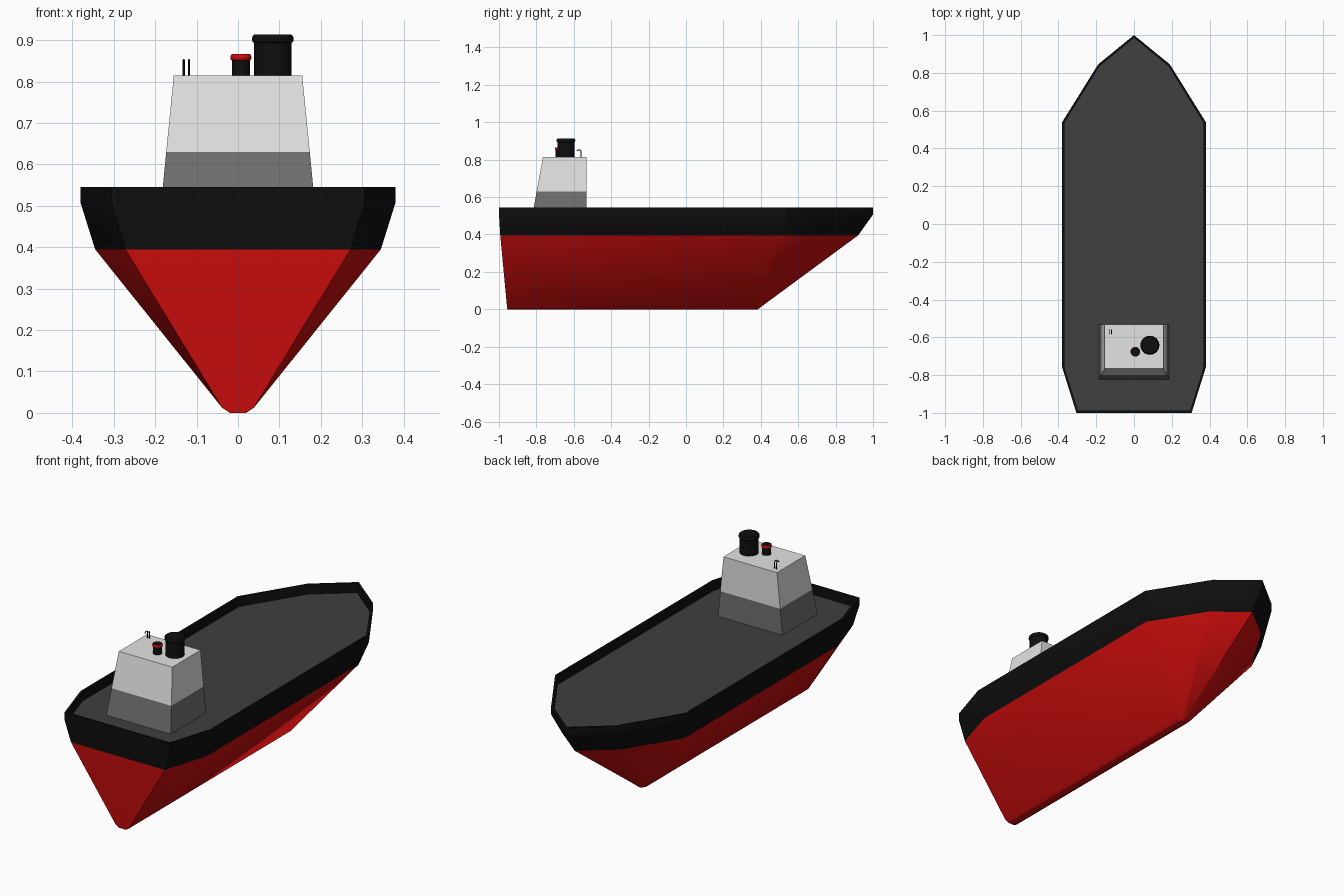
import bpy, bmesh, math

if "Cube" in bpy.data.objects:
    bpy.data.objects.remove(bpy.data.objects["Cube"])

def mat(name, r, g, b):
    m = bpy.data.materials.new(name)
    m.diffuse_color = (r, g, b, 1)
    m.use_nodes = True
    m.node_tree.nodes["Principled BSDF"].inputs["Base Color"].default_value = m.diffuse_color
    return m

RED = mat("hull red", 0.62, 0.004, 0.004)
BLACK = mat("black", 0.0045, 0.0045, 0.0045)
DECK = mat("deck grey", 0.05, 0.05, 0.05)
WHITE = mat("cabin white", 0.77, 0.77, 0.77)
GREY = mat("cabin grey", 0.165, 0.165, 0.165)

def loft(name, rings, mats, rule, smooth=None):
    """Skin stacked rings of points, cap both ends, colour faces by rule."""
    bm = bmesh.new()
    vs = [[bm.verts.new(p) for p in r] for r in rings]
    n = len(vs[0])
    for a, b in zip(vs, vs[1:]):
        for i in range(n):
            j = (i + 1) % n
            bm.faces.new((a[i], a[j], b[j], b[i]))
    bm.faces.new(vs[0][::-1])
    bm.faces.new(vs[-1])
    bm.normal_update()
    for f in bm.faces:
        f.material_index = rule(f)
    bmesh.ops.recalc_face_normals(bm, faces=bm.faces)
    me = bpy.data.meshes.new(name)
    bm.to_mesh(me)
    bm.free()
    for m in mats:
        me.materials.append(m)
    ob = bpy.data.objects.new(name, me)
    bpy.context.collection.objects.link(ob)
    if smooth:
        bpy.ops.object.select_all(action='DESELECT')
        bpy.context.view_layer.objects.active = ob
        ob.select_set(True)
        bpy.ops.object.shade_smooth_by_angle(angle=math.radians(smooth))
    return ob

def outline(half, z):
    """Mirror a half outline (bow first, stern last) into a full ring."""
    left = [(-x, y) for x, y in half[:0:-1]]
    return [(x, y, z) for x, y in left + half]

# hull: keel up to the rim, over the bulwark and down to the deck
rim = [(0, 1), (.19, .845), (.38, .54), (.38, -.76), (.305, -1)]
inner = [(0, .985), (.183, .835), (.369, .535), (.369, -.758), (.297, -.988)]
water = [(0, .92), (.17, .785), (.345, .505), (.345, -.752), (.272, -.993)]
keel = [(0, .40), (.018, .395), (.038, .38), (.038, -.75), (.038, -.957)]
base = [(0, .385), (.01, .382), (.02, .37), (.02, -.75), (.02, -.955)]
hull_rings = [outline(h, z) for h, z in (
    (base, 0), (keel, .012), (water, .395), (rim, .507), (rim, .545),
    (inner, .545), (inner, .495))]

def hull_rule(f):
    c = f.calc_center_median()
    if c.z < .39:
        return 0
    return 2 if len(f.verts) > 4 else 1

loft("hull", hull_rings, [RED, BLACK, DECK], hull_rule, 28)

# cabin: tapered block with a grey lower band
def cabin_ring(z):
    t = (z - .49) / (.815 - .49)
    w, f, b = .187 - .032 * t, -.824 + .059 * t, -.531
    return [(-w, f, z), (w, f, z), (w, b, z), (-w, b, z)]

loft("cabin", [cabin_ring(z) for z in (.49, .63, .815)], [GREY, WHITE],
     lambda f: int(f.calc_center_median().z > .63))

# funnels: turned profiles of (radius, height)
def turned(name, x, y, profile, mats, rule, n=24):
    rings = [[(x + r * math.cos(math.tau * i / n), y + r * math.sin(math.tau * i / n), z)
              for i in range(n)] for r, z in profile]
    loft(name, rings, mats, rule, 40)

turned("large_funnel", .084, -.642,
       [(.045, .81), (.045, .893), (.049, .896), (.0505, .902), (.049, .909), (.045, .913)],
       [BLACK], lambda f: 0)
turned("small_funnel", .007, -.676,
       [(.022, .81), (.022, .851), (.0245, .853), (.0255, .858), (.0245, .863), (.022, .866)],
       [BLACK, RED],
       lambda f: int(f.calc_center_median().z > .851 and len(f.verts) == 4))

# hooked vent pipes on the cabin roof
for k, x in enumerate((-.131, -.118)):
    cu = bpy.data.curves.new("vent_pipe", 'CURVE')
    cu.dimensions = '3D'
    cu.bevel_depth = .0025
    cu.bevel_resolution = 1
    cu.use_fill_caps = True
    pts = [(x, -.562, .812), (x, -.562, .847), (x, -.566, .852),
           (x, -.578, .852), (x, -.583, .846)]
    s = cu.splines.new('POLY')
    s.points.add(len(pts) - 1)
    for p, q in zip(s.points, pts):
        p.co = (*q, 1)
    cu.materials.append(BLACK)
    bpy.context.collection.objects.link(bpy.data.objects.new(f"vent_pipe_{k + 1}", cu))
